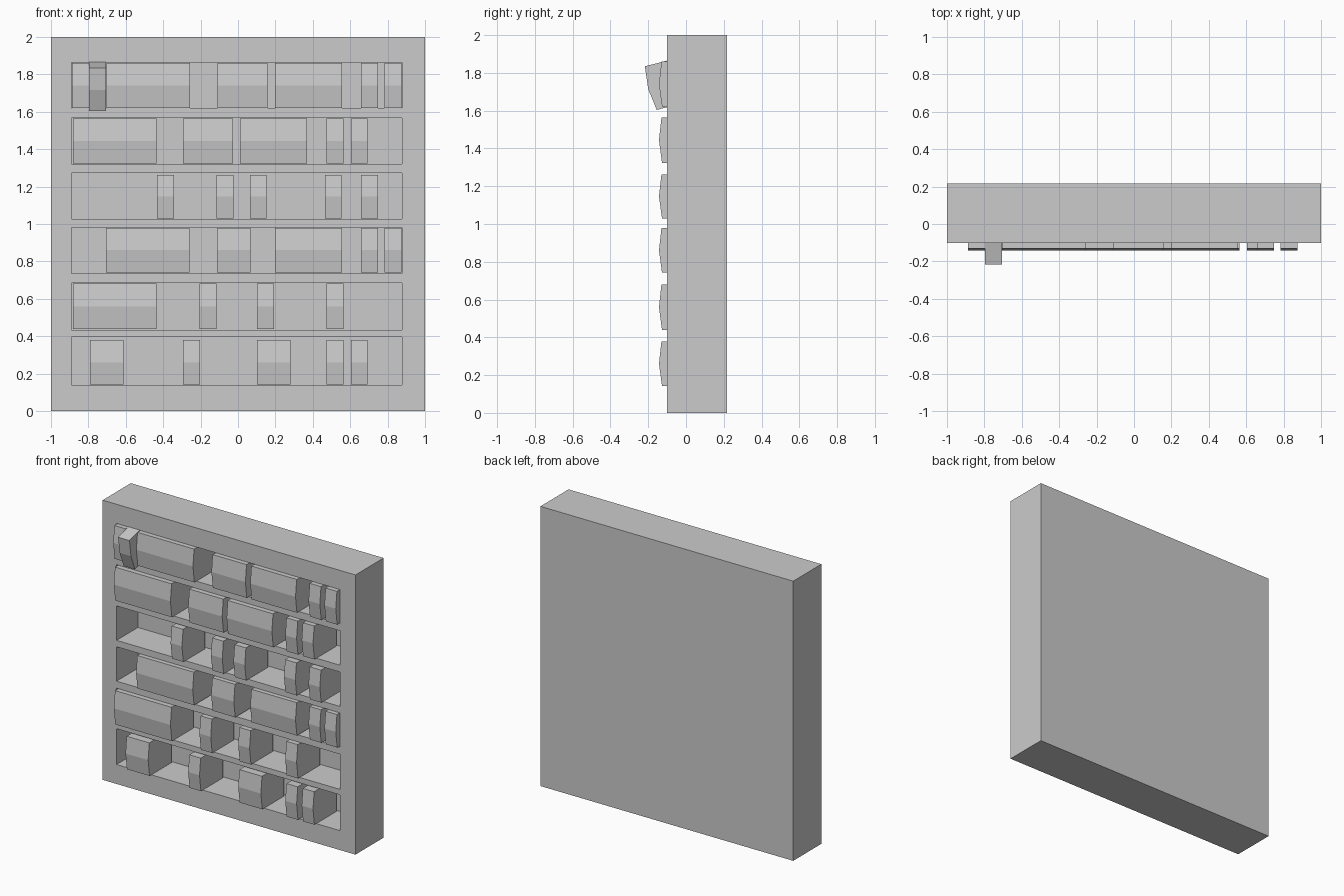
import bpy, bmesh, math
from mathutils import Matrix, Vector

if "Cube" in bpy.data.objects:
    bpy.data.objects.remove(bpy.data.objects["Cube"])

W = 0.0895            # book thickness
FRONT, BACK, INNER = -0.101, 0.217, 0.14


def new_object(name, bm):
    bmesh.ops.recalc_face_normals(bm, faces=bm.faces)
    mesh = bpy.data.meshes.new(name)
    bm.to_mesh(mesh)
    bm.free()
    ob = bpy.data.objects.new(name, mesh)
    bpy.context.collection.objects.link(ob)
    return ob


def add_box(bm, x0, x1, y0, y1, z0, z1):
    m = Matrix.Translation(((x0 + x1) / 2, (y0 + y1) / 2, (z0 + z1) / 2))
    m = m @ Matrix.Diagonal((x1 - x0, y1 - y0, z1 - z0, 1))
    bmesh.ops.create_cube(bm, size=1, matrix=m)


def add_book(bm, x, z0, z1, tilt=None):
    # side profile with a slightly bulging spine, extruded across x
    prof = [(0.12, z0), (-0.127, z0), (-0.143, (z0 + z1) / 2), (-0.130, z1), (0.12, z1)]
    f = bm.faces.new([bm.verts.new((x, y, z)) for y, z in prof])
    ext = bmesh.ops.extrude_face_region(bm, geom=[f])['geom']
    side = [v for v in ext if isinstance(v, bmesh.types.BMVert)]
    bmesh.ops.translate(bm, verts=side, vec=(W, 0, 0))
    if tilt:
        # swing about the lower front edge, then pull forward
        verts = list(f.verts) + side
        piv = Vector((x, -0.127, z0))
        bmesh.ops.rotate(bm, verts=verts, cent=piv, matrix=Matrix.Rotation(tilt, 3, 'X'))
        bmesh.ops.translate(bm, verts=verts, vec=(0, -0.028, -0.015))


# recess (bottom, top), book (bottom, top), runs of books (left x, count)
rows = [
    ((0.139, 0.395), (0.142, 0.379), [(-.79, 2), (-.294, 1), (.102, 2), (.474, 1), (.604, 1)]),
    ((0.434, 0.685), (0.438, 0.681), [(-.882, 5), (-.205, 1), (.102, 1), (.474, 1)]),
    ((0.735, 0.981), (0.742, 0.979), [(-.706, 5), (-.112, 2), (.197, 4), (.658, 1), (.784, 1)]),
    ((1.027, 1.273), (1.029, 1.263), [(-.433, 1), (-.114, 1), (.064, 1), (.464, 1), (.658, 1)]),
    ((1.322, 1.568), (1.324, 1.564), [(-.882, 5), (-.294, 3), (.010, 4), (.474, 1), (.604, 1)]),
    ((1.619, 1.863), (1.621, 1.860), [(-.887, 1), (-.704, 5), (-.110, 3), (.197, 4), (.658, 1), (.784, 1)]),
]

# bookcase body with carved shelves
bm = bmesh.new()
add_box(bm, -1, 1, FRONT, BACK, 0, 2)
case = new_object("bookcase", bm)
bm = bmesh.new()
for (z0, z1), _, _ in rows:
    add_box(bm, -0.89, 0.878, FRONT - 0.2, INNER, z0, z1)
cutter = new_object("shelf_cutter", bm)
cutter.hide_render = True
mod = case.modifiers.new("shelves", 'BOOLEAN')
mod.operation = 'DIFFERENCE'
mod.solver = 'EXACT'
mod.object = cutter
bpy.context.view_layer.objects.active = case
bpy.ops.object.modifier_apply(modifier=mod.name)
bpy.data.objects.remove(cutter)

# books, one object per shelf
for i, (_, (z0, z1), runs) in enumerate(rows):
    bm = bmesh.new()
    for x, n in runs:
        for k in range(n):
            add_book(bm, x + k * W, z0, z1)
    new_object(f"books_shelf_{i + 1}", bm)

# book tipped out of the top shelf
bm = bmesh.new()
add_book(bm, -0.796, 1.619, 1.858, math.radians(14.5))
new_object("tipped_book", bm)
